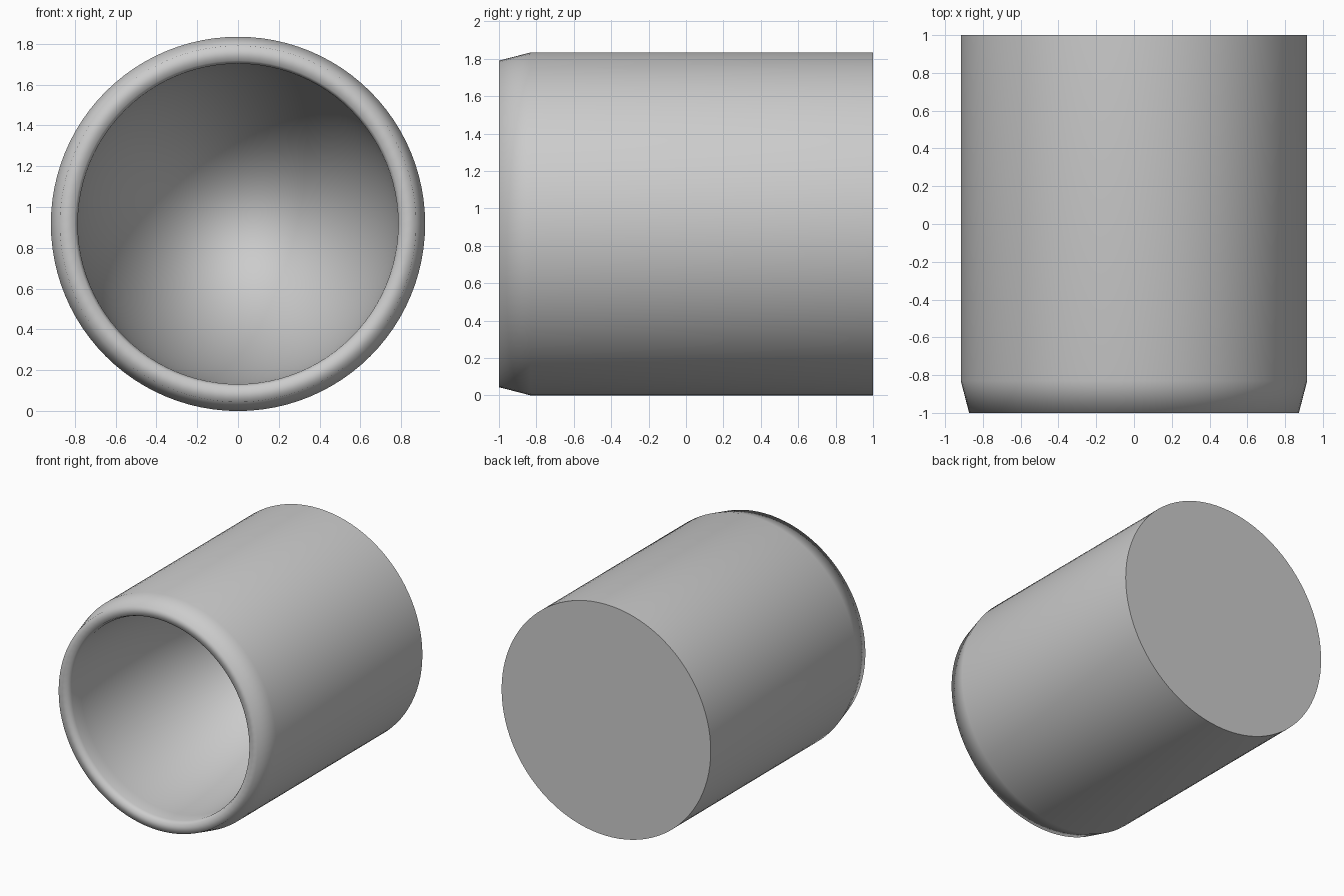
import bpy, bmesh, math

if "Cube" in bpy.data.objects:
    bpy.data.objects.remove(bpy.data.objects["Cube"])

SEGS = 96
R = 0.917          # outer radius, also the height of the axis
R_IN = 0.785       # cavity radius
Y_IN, DEPTH = -0.96, 1.65

# Half profile (radius, y): flat back, side wall, tapered lip, rim, deep bowl cavity
profile = [(0, 1), (R, 1), (R, -0.83), (0.873, -1), (0.80, -1)]
STEPS = 24
for i in range(STEPS + 1):
    a = math.pi / 2 * i / STEPS
    r = 0 if i == STEPS else R_IN * math.cos(a)
    profile.append((r, Y_IN + DEPTH * math.sin(a)))

# Spin the profile round the y axis
bm = bmesh.new()
verts = [bm.verts.new((r, y, 0)) for r, y in profile]
edges = [bm.edges.new(pair) for pair in zip(verts, verts[1:])]
bmesh.ops.spin(bm, geom=verts + edges, cent=(0, 0, 0), axis=(0, 1, 0),
               angle=2 * math.pi, steps=SEGS)
bmesh.ops.remove_doubles(bm, verts=bm.verts, dist=1e-4)
bmesh.ops.recalc_face_normals(bm, faces=bm.faces)
bmesh.ops.translate(bm, verts=bm.verts, vec=(0, 0, R))

mesh = bpy.data.meshes.new("hollow_cup")
bm.to_mesh(mesh)
bm.free()
cup = bpy.data.objects.new("hollow_cup", mesh)
bpy.context.collection.objects.link(cup)

# Soft lip, crisp back edge
bpy.context.view_layer.objects.active = cup
cup.select_set(True)
bpy.ops.object.shade_smooth_by_angle(angle=math.radians(82))
